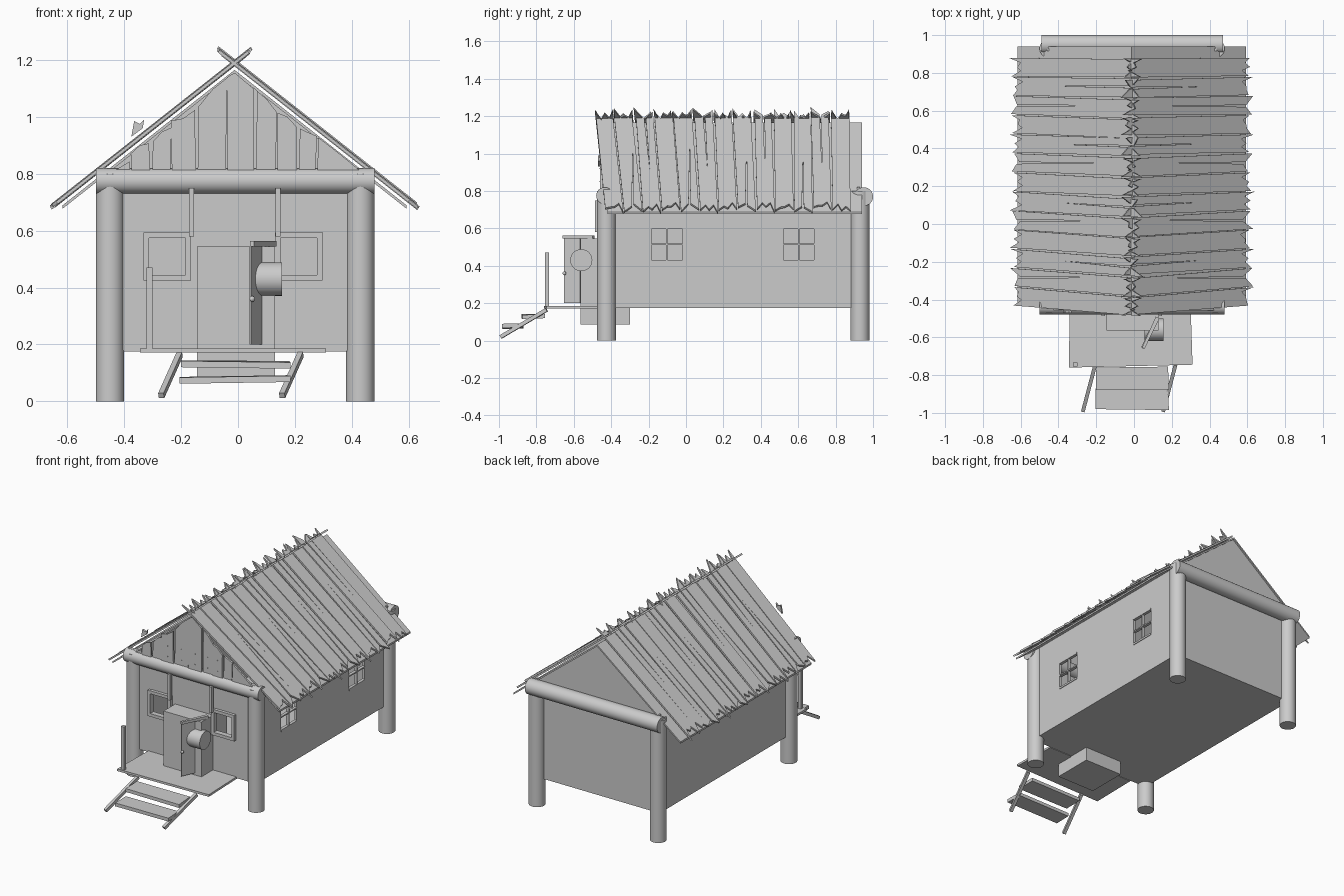
import bpy, bmesh, math, random
from mathutils import Vector

if "Cube" in bpy.data.objects:
    bpy.data.objects.remove(bpy.data.objects["Cube"])

random.seed(4)
CX = -0.012                     # centre line of the house


def finish(name, bm):
    bmesh.ops.recalc_face_normals(bm, faces=bm.faces)
    me = bpy.data.meshes.new(name)
    bm.to_mesh(me)
    bm.free()
    ob = bpy.data.objects.new(name, me)
    bpy.context.collection.objects.link(ob)
    return ob


def box(name, x, y, z):
    bm = bmesh.new()
    bmesh.ops.create_cube(bm, size=1)
    for v in bm.verts:
        v.co = [(a + b) / 2 + c * (b - a) for (a, b), c in zip((x, y, z), v.co)]
    return finish(name, bm)


def prism(name, pts, thick):
    """Flat outline in space, thickened along a vector."""
    bm = bmesh.new()
    f = bm.faces.new([bm.verts.new(p) for p in pts])
    ext = bmesh.ops.extrude_face_region(bm, geom=[f])
    for g in ext['geom']:
        if isinstance(g, bmesh.types.BMVert):
            g.co += Vector(thick)
    return finish(name, bm)


def rod(name, a, b, r, sides=32, turn=0.0):
    a, b = Vector(a), Vector(b)
    bm = bmesh.new()
    bmesh.ops.create_cone(bm, cap_ends=True, segments=sides, radius1=r, radius2=r, depth=(b - a).length)
    q = (b - a).to_track_quat('Z', 'Y')
    rz = math.cos(turn), math.sin(turn)
    for v in bm.verts:
        p = Vector((v.co.x * rz[0] - v.co.y * rz[1], v.co.x * rz[1] + v.co.y * rz[0], v.co.z))
        v.co = q @ p + (a + b) / 2
    ob = finish(name, bm)
    if sides > 8:
        for p in ob.data.polygons:
            p.use_smooth = len(p.vertices) == 4
    return ob


def cut(ob, x, y, z):
    c = box("cutter", x, y, z)
    c.hide_render = True
    c.hide_viewport = True
    m = ob.modifiers.new("opening", 'BOOLEAN')
    m.operation, m.solver, m.object = 'DIFFERENCE', 'EXACT', c


# corner posts and cross logs
for x in (-0.45, 0.43):
    for y, n in ((-0.425, "front"), (0.93, "back")):
        rod(n + "_post", (x, y, 0), (x, y, 0.80), 0.05)
rod("front_log", (-0.5, -0.435, 0.775), (0.48, -0.435, 0.775), 0.045)
rod("back_log", (-0.49, 0.95, 0.77), (0.47, 0.95, 0.77), 0.05)

# floor and walls
box("floor", (-0.46, 0.44), (-0.44, 0.93), (0.175, 0.19))
front = box("front_wall", (-0.46, 0.44), (-0.445, -0.43), (0.18, 0.82))
right = box("right_wall", (0.425, 0.44), (-0.44, 0.93), (0.18, 0.80))
box("left_wall", (-0.46, -0.445), (-0.44, 0.93), (0.18, 0.80))
box("back_wall", (-0.46, 0.44), (0.915, 0.93), (0.18, 0.82))

# side windows with glazing bars
for y0 in (-0.185, 0.52):
    y1 = y0 + 0.165
    ym = (y0 + y1) / 2
    cut(right, (0.40, 0.46), (y0, y1), (0.42, 0.61))
    for n, y, z in (("upright", (ym - .004, ym + .004), (0.42, 0.61)),
                    ("bar", (y0, y1), (0.511, 0.519)),
                    ("sill", (y0, y1), (0.42, 0.432)),
                    ("head", (y0, y1), (0.598, 0.61))):
        box("side_window_" + n, (0.424, 0.444), y, z)

# front windows with frames
for x0 in (-0.312, 0.15):
    x1, z0, z1 = x0 + 0.127, 0.445, 0.575
    cut(front, (x0, x1), (-0.48, -0.40), (z0, z1))
    f = 0.02
    for n, x, z in (("left", (x0 - f, x0), (z0 - .01, z1 + .018)), ("right", (x1, x1 + f), (z0 - .02, z1 + .01)),
                    ("bottom", (x0 - f, x1), (z0 - f, z0)), ("top", (x0, x1 + f), (z1, z1 + f))):
        box("front_window_frame_" + n, x, (-0.465, -0.44), z)

# hanging brackets under the front log
for x in (-0.163, 0.14):
    box("bracket", (x - .009, x + .009), (-0.487, -0.465), (0.58, 0.75))

# entrance block with open door, lintel, knob and barrel
box("entrance", (-0.145, 0.13), (-0.565, -0.30), (0.085, 0.545))
prism("door", [(0.04, -0.65, 0.2), (0.078, -0.565, 0.2), (0.078, -0.565, 0.545), (0.04, -0.65, 0.545)], (0.006, -0.003, 0))
prism("lintel", [(0.042, -0.655, 0.545), (0.056, -0.66, 0.545), (0.135, -0.5, 0.545), (0.115, -0.49, 0.545)], (0, 0, 0.018))
rod("barrel", (0.055, -0.56, 0.43), (0.155, -0.56, 0.43), 0.059)
bm = bmesh.new()
bmesh.ops.create_uvsphere(bm, u_segments=12, v_segments=8, radius=0.01)
bmesh.ops.translate(bm, verts=bm.verts, vec=(0.05, -0.65, 0.36))
finish("door_knob", bm)

# porch, rail post and steps
prism("porch", [(-0.345, -0.76, 0.172), (0.31, -0.745, 0.172), (0.30, -0.44, 0.172), (-0.34, -0.44, 0.172)], (0, 0, 0.014))
box("rail_post", (-0.322, -0.30), (-0.755, -0.732), (0.18, 0.47))
for xt, xb in ((-0.205, -0.27), (0.22, 0.155)):
    rod("stringer", (xt, -0.745, 0.165), (xb, -0.99, 0.02), 0.014, 4, math.pi / 4)
prism("upper_step", [(-0.2, -0.88, 0.12), (0.185, -0.875, 0.115), (0.18, -0.755, 0.12), (-0.2, -0.76, 0.122)], (0, 0, 0.022))
prism("lower_step", [(-0.205, -0.98, 0.062), (0.185, -0.985, 0.068), (0.18, -0.875, 0.07), (-0.205, -0.87, 0.064)], (0, 0, 0.022))

# back gable and roof underlay
prism("back_gable", [(-0.48, 0.93, 0.79), (0.456, 0.93, 0.79), (CX, 0.93, 1.16)], (0, -0.015, 0))


def slope(s, d, y, top):
    return (CX + s * d, y, top - 0.787 * d)


for s in (-1, 1):
    prism("roof_underlay", [slope(s, 0, -0.42, 1.165), slope(s, 0.605, -0.42, 1.165),
                            slope(s, 0.605, 0.94, 1.165), slope(s, 0, 0.94, 1.165)], (0, 0, -0.012))

# front gable planks with ragged tops following the roof
edges = [-0.49, -0.375, -0.305, -0.235, -0.145, -0.04, 0.06, 0.135, 0.21, 0.275, 0.44]
for i, (a, b) in enumerate(zip(edges, edges[1:])):
    lean = random.uniform(-0.006, 0.006)
    gap = 0.003
    xs = [b - gap + lean] + ([CX] if a < CX < b else [(a + b) / 2 + lean]) + [a + gap + lean]
    tops = [(x, max(0.8, 1.15 - 0.787 * abs(x - CX) + random.uniform(-0.02, 0.015))) for x in xs]
    pts = [(a + gap, 0.79), (b - gap, 0.79)] + tops
    y = -0.455 - 0.004 * (i % 2)
    prism("gable_plank", [(x, y, z) for x, z in pts], (0, 0.012, 0))
    if 0.1 > abs((a + b) / 2 - CX) - 0.15:
        for z in (0.85, 0.92):
            rod("gable_nail", ((a + b) / 2, y - .003, z), ((a + b) / 2, y, z), 0.003, 8)
prism("raised_plank", [(-0.375, -0.47, 0.93), (-0.335, -0.47, 0.96), (-0.33, -0.47, 0.99), (-0.345, -0.47, 0.975),
                       (-0.365, -0.47, 0.985)], (0, 0.012, 0))

# roof boards with splintered ends
N = 13
pitch = (0.88 + 0.435) / N
for s in (-1, 1):
    for i in range(N):
        skew = -0.055 * (1 - i / N) + (random.uniform(-0.008, 0.008) if 0 < i < N - 1 else 0)
        y0 = -0.435 + i * pitch
        y1 = y0 + pitch
        g0, g1 = random.uniform(0.001, 0.006), random.uniform(0.001, 0.012)
        # eave end, then ridge end, as (distance, y)
        eave = [(0.63, 0.0), (0.595, 0.3), (0.615, 0.5), (0.59, 0.75), (0.635, 1.0)]
        ridge = [(-0.04, 1.0), (0.0, 0.8), (-0.025, 0.55), (0.01, 0.35), (-0.045, 0.0)]
        if i % 3 == 1:          # long split running up the board
            eave[1:4] = [(0.60, 0.42), (0.2, 0.48), (0.595, 0.52)]
        elif i % 3 == 2:        # long split running down the board
            ridge[1:4] = [(0.0, 0.6), (0.36, 0.54), (-0.005, 0.5)]
        w = y1 - y0
        top = 1.205 - random.uniform(0, 0.014)
        pts = [slope(s, d + random.uniform(-0.016, 0.016) * (0 if 0.1 < d < 0.5 else 1),
                     y0 + g0 + t * (w - g0 - 0.001), top) for d, t in eave]
        pts += [slope(s, d + random.uniform(-0.012, 0.012) * (0 if 0.1 < d < 0.5 else 1),
                      y0 + g1 / 2 + t * (w - g1) + skew * (0.35 if d > 0.1 else 1), top) for d, t in ridge]
        prism("roof_board", pts, (-s * 0.006, 0, -0.009))
